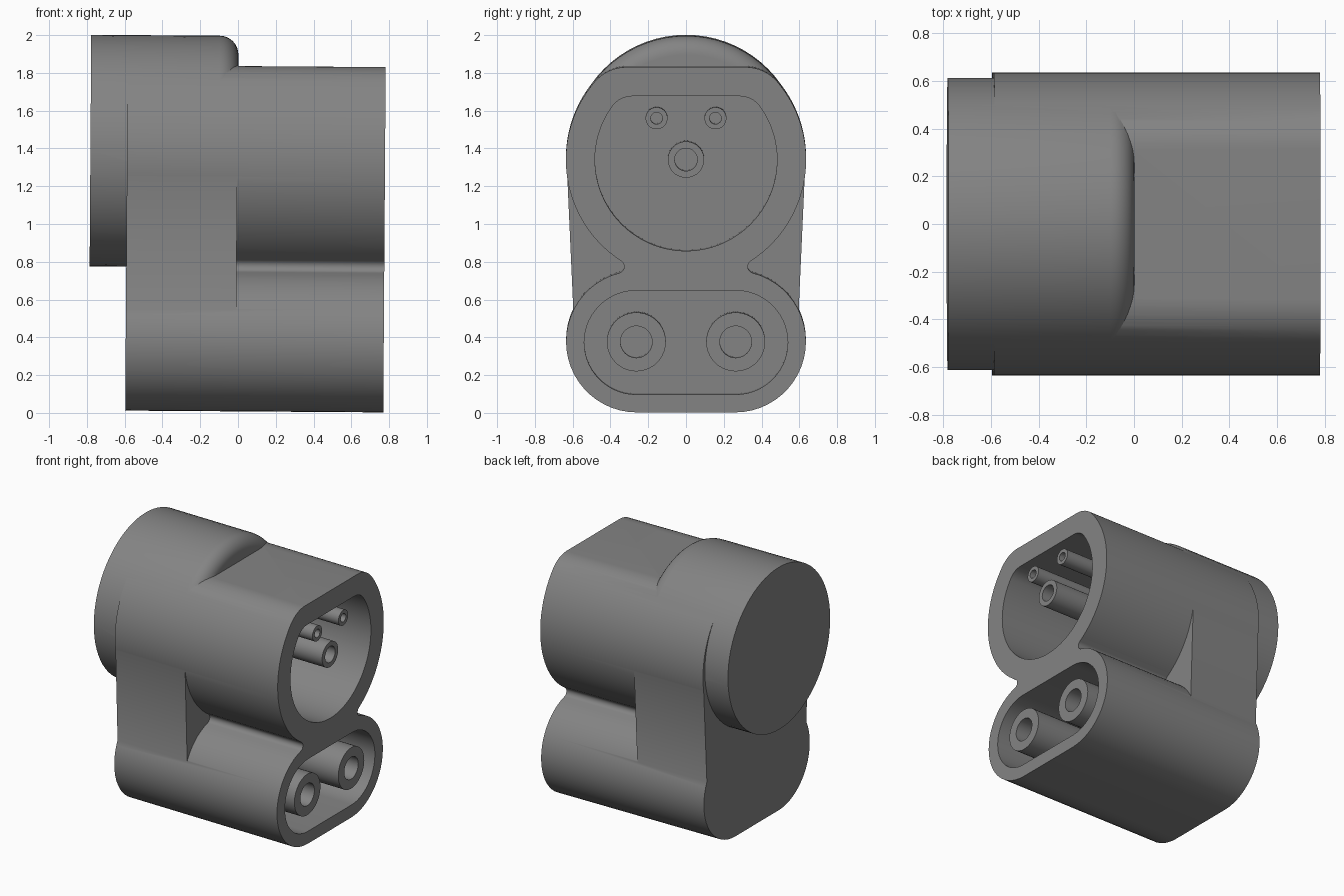
import bpy, bmesh, math
from mathutils import Vector

if "Cube" in bpy.data.objects:
    bpy.data.objects.remove(bpy.data.objects["Cube"])

BACK, SPLIT, FRONT, REAR = -0.597, -0.013, 0.769, -0.791
FLOOR = 0.07                       # bottom of the sockets
UP, LOW = Vector((0, 1.345)), Vector((0.26, 0.383))
TILT = 0.007                       # whole part leans very slightly


def arc(c, r, a0, a1, n):
    return [(c[0] + r * math.cos(a0 + (a1 - a0) * i / n),
             c[1] + r * math.sin(a0 + (a1 - a0) * i / n)) for i in range(n + 1)]


def mirrored(half):
    pts = half + [(-y, z) for y, z in reversed(half)]
    return [p for i, p in enumerate(pts)
            if (Vector(p) - Vector(pts[i - 1])).length > 1e-4]


def finish(name, bm):
    bmesh.ops.recalc_face_normals(bm, faces=bm.faces)
    me = bpy.data.meshes.new(name)
    bm.to_mesh(me)
    bm.free()
    ob = bpy.data.objects.new(name, me)
    bpy.context.collection.objects.link(ob)
    return ob


def prism(name, pts, x0, x1, round_front=0):
    bm = bmesh.new()
    a = [bm.verts.new((x0, y, z)) for y, z in pts]
    b = [bm.verts.new((x1, y, z)) for y, z in pts]
    bm.faces.new(a)
    end = bm.faces.new(b)
    for i in range(len(pts)):
        bm.faces.new((a[i - 1], a[i], b[i], b[i - 1]))
    bmesh.ops.recalc_face_normals(bm, faces=bm.faces)
    if round_front:
        bmesh.ops.bevel(bm, geom=list(end.edges), offset=round_front, segments=8,
                        profile=0.5, affect='EDGES')
    return finish(name, bm)


def tube(name, y, z, r_out, r_in):
    bm = bmesh.new()
    rings = []
    for x, r in ((FLOOR - 0.01, r_out), (FRONT - 0.005, r_out),
                 (FRONT - 0.005, r_in), (FLOOR + 0.1, r_in)):
        rings.append([bm.verts.new((x, *p)) for p in arc((y, z), r, 0, math.tau, 40)[:-1]])
    for p, q in zip(rings, rings[1:]):
        for i in range(40):
            bm.faces.new((p[i - 1], p[i], q[i], q[i - 1]))
    bm.faces.new(rings[0])
    bm.faces.new(rings[-1])
    return finish(name, bm)


def combine(ob, other, op):
    m = ob.modifiers.new(op, 'BOOLEAN')
    m.operation, m.object, m.solver = op, other, 'EXACT'
    bpy.context.view_layer.objects.active = ob
    bpy.ops.object.modifier_apply(modifier=m.name)
    bpy.data.objects.remove(other)


def flat_top(r, h, f):
    """Rounded corner where a circle about UP is cut off flat at height h."""
    yc = math.sqrt((r - f) ** 2 - (h - f - UP.y) ** 2)
    a = math.atan2(h - f - UP.y, yc)
    return arc((yc, h - f), f, math.pi / 2, a, 8), a


# Outer outline: flat-topped circle, filleted neck, wide lower lobe
R, r, f = 0.636, 0.375, 0.035
corner, a = flat_top(R, 1.836, 0.22)
d = LOW - UP
L = d.length
t = ((R + f) ** 2 - (r + f) ** 2 + L * L) / (2 * L)
h = math.sqrt((R + f) ** 2 - t * t)
u = d / L
neck = UP + u * t + Vector((-u.y, u.x)) * h
a_up = math.atan2(neck.y - UP.y, neck.x - UP.x)
a_low = math.atan2(neck.y - LOW.y, neck.x - LOW.x)
outline = mirrored(corner + arc(UP, R, a, a_up, 28)
                   + arc(neck, f, a_up + math.pi, a_low + math.pi, 8)
                   + arc(LOW, r, a_low, -math.pi / 2, 24))
housing = prism("housing", outline, BACK, FRONT)

# Straight side web joining both lobes at the back
web = prism("web", [(0.632, 1.33), (0.596, 0.53), (-0.596, 0.53), (-0.632, 1.33)],
            BACK, SPLIT)
combine(housing, web, 'UNION')

# Round rear barrel with a rounded front rim
barrel = prism("barrel", arc((0, 1.383), 0.613, 0, math.tau, 72)[:-1],
               REAR, SPLIT + 0.002, 0.1)
combine(housing, barrel, 'UNION')

# Sockets
corner, a = flat_top(0.482, 1.682, 0.13)
upper = prism("upper_socket_cutter",
              mirrored(corner + arc(UP, 0.482, a, -math.pi / 2, 36)), FLOOR, 1)
combine(housing, upper, 'DIFFERENCE')
lower = prism("lower_socket_cutter",
              mirrored(arc((0.264, 0.378), 0.275, math.pi / 2, -math.pi / 2, 28)), FLOOR, 1)
combine(housing, lower, 'DIFFERENCE')

# Hollow contact pins
parts = [housing, tube("centre_pin", 0, 1.346, 0.096, 0.06)]
for side, s in (("left", -1), ("right", 1)):
    parts.append(tube(side + "_power_pin", s * 0.263, 0.381, 0.156, 0.084))
    parts.append(tube(side + "_signal_pin", s * 0.156, 1.565, 0.058, 0.031))

# Dark grey plastic, slight lean and smooth shading
grey = bpy.data.materials.new("dark_grey")
grey.diffuse_color = (0.23, 0.23, 0.23, 1)
grey.use_nodes = True
grey.node_tree.nodes["Principled BSDF"].inputs["Base Color"].default_value = grey.diffuse_color
for ob in parts:
    ob.data.materials.clear()
    ob.data.materials.append(grey)
    ob.rotation_euler.y = TILT
    bpy.ops.object.select_all(action='DESELECT')
    ob.select_set(True)
    bpy.context.view_layer.objects.active = ob
    bpy.ops.object.shade_smooth_by_angle(angle=math.radians(30))
